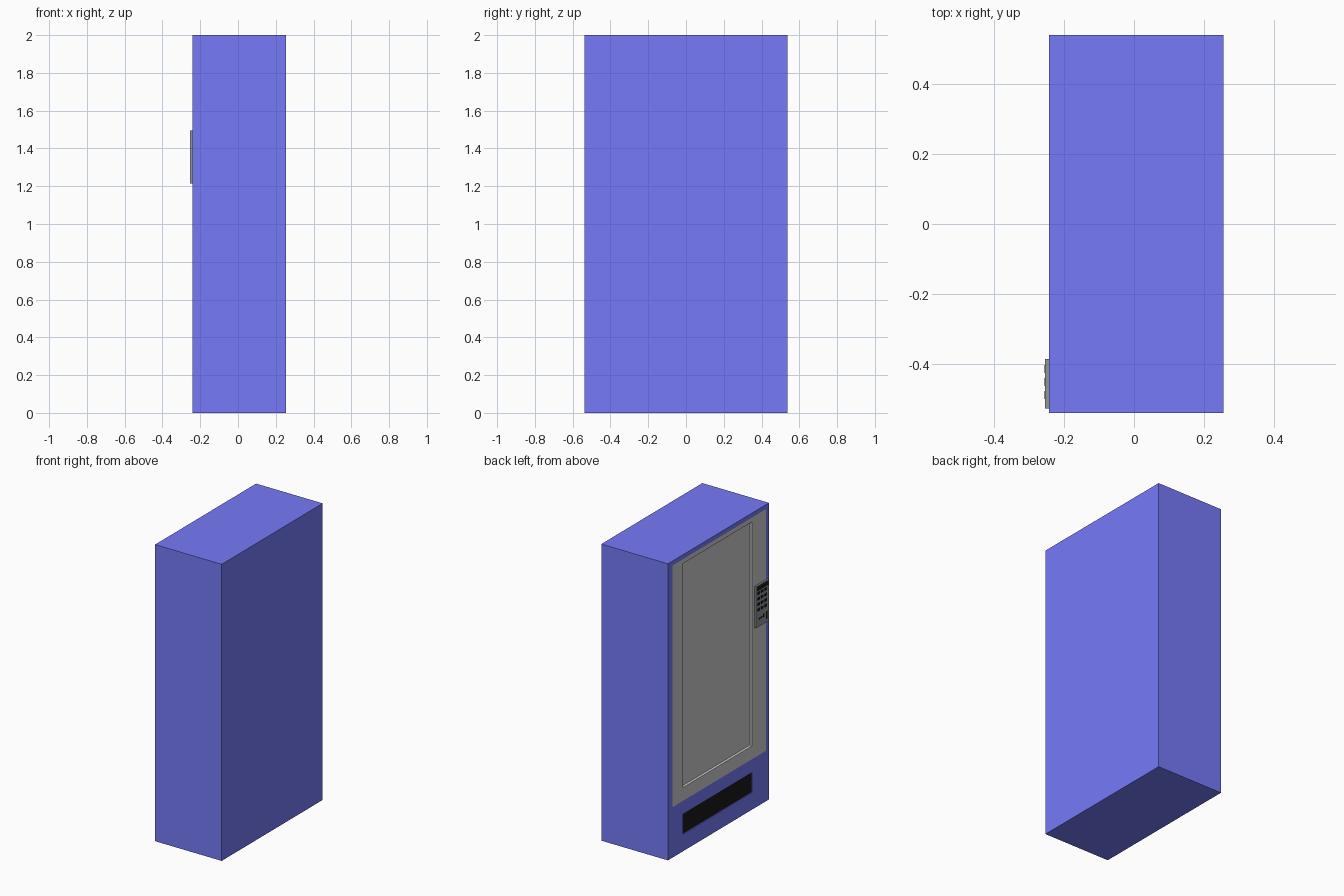
import bpy, bmesh

if "Cube" in bpy.data.objects:
    bpy.data.objects.remove(bpy.data.objects["Cube"])

FRONT = -0.242   # x of the machine's front face
BACK = 0.255


def material(name, rgb):
    m = bpy.data.materials.new(name)
    m.diffuse_color = (*rgb, 1)
    m.use_nodes = True
    m.node_tree.nodes["Principled BSDF"].inputs["Base Color"].default_value = m.diffuse_color
    return m


blue = material("cabinet_blue", (0.18, 0.195, 0.94))
grey = material("panel_grey", (0.8, 0.8, 0.8))
dark = material("keypad_grey", (0.27, 0.31, 0.32))
black = material("black", (0.009, 0.009, 0.009))


def finish(name, bm, *mats):
    me = bpy.data.meshes.new(name)
    bm.to_mesh(me)
    bm.free()
    for m in mats:
        me.materials.append(m)
    ob = bpy.data.objects.new(name, me)
    bpy.context.collection.objects.link(ob)
    return ob


def box(name, x, y, z, mat):
    bm = bmesh.new()
    bmesh.ops.create_cube(bm, size=1)
    for v in bm.verts:
        for i, (lo, hi) in enumerate((x, y, z)):
            v.co[i] = lo if v.co[i] < 0 else hi
    return finish(name, bm, mat)


# Cabinet: box whose front is divided into cells for the panel, window and slot
bm = bmesh.new()
bmesh.ops.create_cube(bm, size=1)
for v in bm.verts:
    v.co = (FRONT if v.co.x < 0 else BACK, v.co.y * 1.076, v.co.z * 2 + 1)


def cut(axis, value):
    no = [0, 0, 0]
    no[axis] = 1
    co = [0, 0, 0]
    co[axis] = value
    bmesh.ops.bisect_plane(bm, geom=bm.verts[:] + bm.edges[:] + bm.faces[:],
                           plane_co=co, plane_no=no)


for y in (-0.505, -0.36, 0.375, 0.487):
    cut(1, y)
for z in (0.115, 0.25, 0.34, 0.43, 1.94, 1.97):
    cut(2, z)


def front_faces(y0, y1, z0, z1):
    bm.normal_update()
    hits = []
    for f in bm.faces:
        c = f.calc_center_median()
        if f.normal.x < -0.9 and y0 < c.y < y1 and z0 < c.z < z1:
            hits.append(f)
    return hits


def recess(y0, y1, z0, z1, depth, floor_mat):
    faces = front_faces(y0, y1, z0, z1)
    new = bmesh.ops.extrude_discrete_faces(bm, faces=faces)["faces"]
    for f in new:
        f.material_index = floor_mat
        bmesh.ops.translate(bm, verts=f.verts[:], vec=(depth, 0, 0))


# Grey front panel, recessed display window and dispensing slot
for f in front_faces(-0.505, 0.487, 0.34, 1.97):
    f.material_index = 1
recess(-0.36, 0.375, 0.43, 1.94, 0.018, 1)
recess(-0.36, 0.375, 0.115, 0.25, 0.006, 2)
bmesh.ops.recalc_face_normals(bm, faces=bm.faces[:])
finish("cabinet", bm, blue, grey, black)

# Keypad housing with display strip, card slot and coin slot
PAD = -0.253
box("keypad_housing", (PAD, FRONT + 0.002), (-0.525, -0.385), (1.215, 1.495), dark)
box("keypad_display", (PAD - 0.001, PAD + 0.002), (-0.515, -0.395), (1.46, 1.488), black)
box("coin_slot", (PAD - 0.001, PAD + 0.002), (-0.507, -0.492), (1.235, 1.29), black)
box("card_slot", (PAD - 0.001, PAD + 0.002), (-0.45, -0.41), (1.262, 1.272), black)
box("coin_button", (PAD - 0.001, PAD + 0.002), (-0.475, -0.46), (1.26, 1.285), black)

# Button grid
for r in range(4):
    for c in range(3):
        y, z = -0.413 - 0.037 * c, 1.442 - 0.037 * r
        box(f"keypad_button_{r}_{c}", (PAD - 0.002, PAD + 0.002),
            (y - 0.011, y + 0.011), (z - 0.009, z + 0.009), black)
